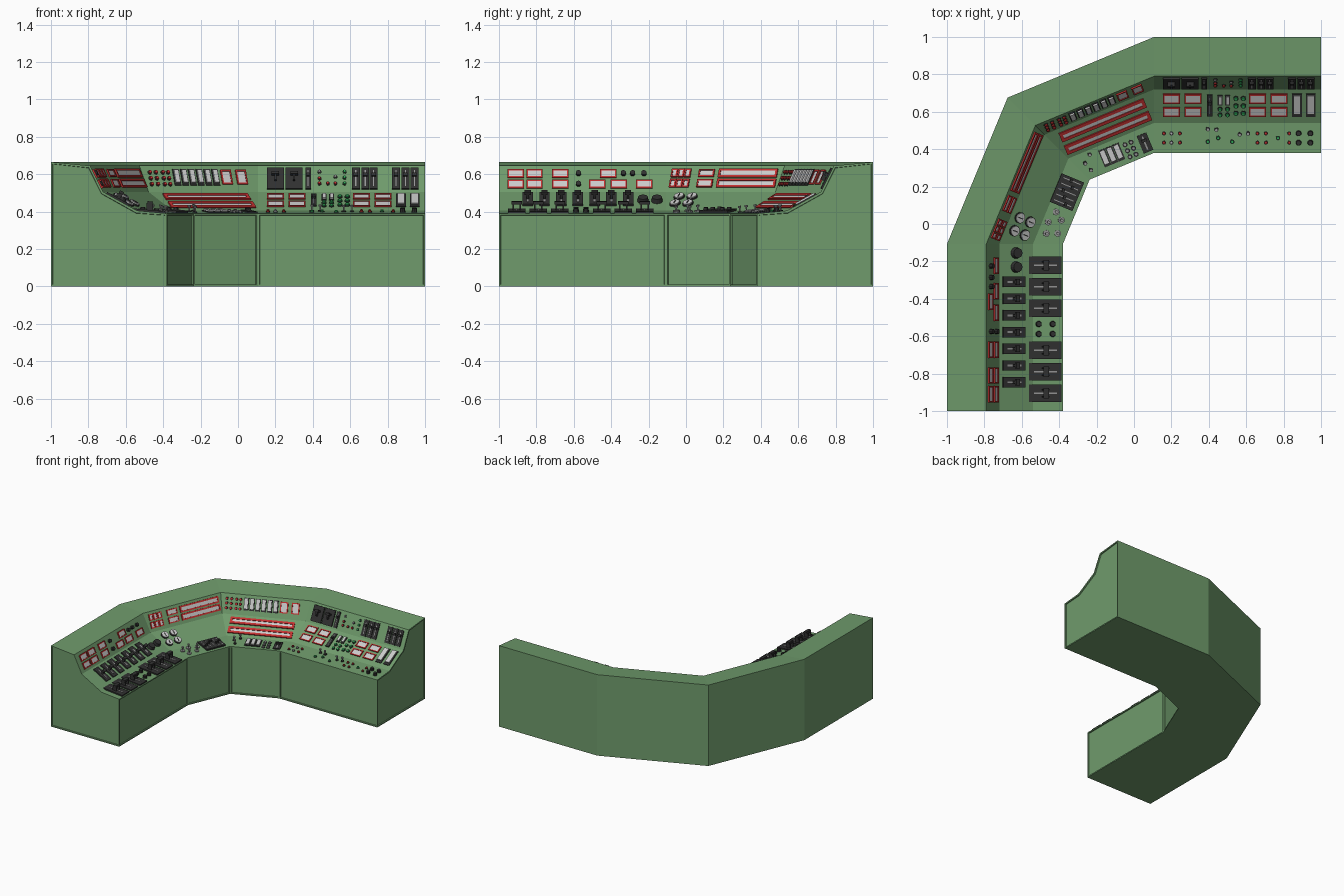
import bpy, bmesh, math
from mathutils import Matrix, Vector

if "Cube" in bpy.data.objects:
    bpy.data.objects.remove(bpy.data.objects["Cube"])

C, R = 0.107, 1.107      # bend centre is (C, -C); R is the outer radius
PROFILE = [(0, 0), (0, .665), (.21, .645), (.28, .505), (.46, .405), (.62, .39), (.62, 0)]
COLORS = {"green": (.16, .33, .15, 1), "dark": (.03, .03, .03, 1), "white": (.7, .7, .7, 1),
          "red": (.55, .03, .03, 1), "lime": (.03, .4, .1, 1), "grey": (.3, .3, .3, 1)}
mats = {}
for k, c in COLORS.items():
    mats[k] = bpy.data.materials.new(k + "_paint")
    mats[k].diffuse_color = c
groups = {}


def finish(name, bm, color):
    bmesh.ops.recalc_face_normals(bm, faces=bm.faces)
    me = bpy.data.meshes.new(name)
    bm.to_mesh(me)
    bm.free()
    me.materials.append(mats[color])
    ob = bpy.data.objects.new(name, me)
    bpy.context.collection.objects.link(ob)


# Console body: profile swept round the bend, with recessed end and front panels
def station(i, d, z):
    r = R - d
    if i == 0:
        return Vector((1, r - C, z))
    if i == 4:
        return Vector((C - r, -1, z))
    a = math.radians(45 + 45 * i)
    return Vector((C + r * math.cos(a), -C + r * math.sin(a), z))


bm = bmesh.new()
rings = [[bm.verts.new(station(i, d, z)) for d, z in PROFILE] for i in range(5)]
panels = [bm.faces.new(rings[0]), bm.faces.new(rings[4])]
n = len(PROFILE)
for a, b in zip(rings, rings[1:]):
    for j in range(n):
        f = bm.faces.new((a[j], b[j], b[(j + 1) % n], a[(j + 1) % n]))
        if j == 5:
            panels.append(f)
bmesh.ops.recalc_face_normals(bm, faces=bm.faces)
bmesh.ops.inset_individual(bm, faces=panels, thickness=.013, depth=0)
bmesh.ops.inset_individual(bm, faces=panels, thickness=.002, depth=-.008)
finish("console_body", bm, "green")


# Local frame of a sloped panel: u to the right, v up the slope, n outwards
def frame(seg, row):
    (d1, z1), (d0, z0) = PROFILE[row], PROFILE[row + 1]
    ang = math.radians((90, 112.5, 157.5, 180)[seg])
    k = math.cos(math.radians(22.5)) if seg in (1, 2) else 1
    out = Vector((math.cos(ang), math.sin(ang), 0))
    u = Vector((out.y, -out.x, 0))
    v = (out * (d0 - d1) * k + Vector((0, 0, z1 - z0))).normalized()
    o = Vector((C, -C, z0)) + out * (R - d0) * k
    if seg == 0:
        o.x = 0
    if seg == 3:
        o.y = 0
    m = Matrix((u, v, u.cross(v))).transposed().to_4x4()
    m.translation = o
    return m


def group(name, color):
    return groups.setdefault(name, (bmesh.new(), color))[0]


def box(name, color, F, u, v, su, sv, h, base=-.004):
    m = F @ Matrix.Translation((u, v, (h + base) / 2)) @ Matrix.Diagonal((su, sv, h - base, 1))
    bmesh.ops.create_cube(group(name, color), size=1, matrix=m)


def knob(name, color, F, u, v, r, h, base=-.003, top=1, sides=10):
    m = F @ Matrix.Translation((u, v, (h + base) / 2))
    bmesh.ops.create_cone(group(name, color), cap_ends=True, segments=sides, radius1=r,
                          radius2=r * top, depth=h - base, matrix=m)


def display(F, u, v, su, sv, rim=.008):
    for s in (-1, 1):
        box("display_frames", "red", F, u, v + s * (sv - rim) / 2, su, rim, .008)
        box("display_frames", "red", F, u + s * (su - rim) / 2, v, rim, sv, .008)
    box("display_screens", "white", F, u, v, su - rim, sv - rim, .004)


def rocker(F, u, v, su, sv):
    box("rocker_bases", "dark", F, u, v, su, sv, .006)
    box("rocker_caps", "white", F, u, v + sv * .04, su * .72, sv * .8, .014)


def button(F, u, v, color, r=.009):
    knob("button_collars", "dark", F, u, v, r * 1.25, .004)
    knob(color + "_buttons", color, F, u, v, r, .012, top=.8)


def slider(F, u, v, su, sv):
    box("slider_plates", "dark", F, u, v, su, sv, .008)
    box("slider_grips", "dark", F, u, v + sv * .15, su * .55, sv * .14, .022)
    box("slider_slots", "grey", F, u, v, su * .15, sv * .75, .0095)


def toggle(F, u, v, color="grey"):
    knob("toggle_bases", "dark", F, u, v, .012, .006)
    knob("toggle_stems", "grey", F, u, v, .004, .028, sides=6)
    knob("toggle_tips_" + color, color, F, u, v, .009, .036, base=.026)


def throttle(F, u, v, su, sv):
    box("throttle_plates", "dark", F, u, v, su, sv, .01)
    for s in (-1, 1):
        box("throttle_arms", "dark", F, u + s * su * .2, v, su * .08, sv * .2, .045)
    box("throttle_grips", "dark", F, u, v, su * .62, sv * .16, .056, base=.04)
    box("throttle_slots", "grey", F, u, v, su * .08, sv * .7, .0115)


# Right wing, steep row: lever plates, sliders, indicator buttons
F = frame(0, 2)
for u in (.2, .3):
    box("lever_plates", "dark", F, u, .078, .092, .125, .01)
    box("lever_stems", "dark", F, u, .085, .012, .05, .03)
    box("lever_grips", "dark", F, u, .1, .04, .014, .036)
slider(F, .375, .078, .03, .125)
for u in (.63, .68, .725, .845, .895, .943):
    slider(F, u, .078, .042, .125)
for u, v, c in ((.435, .12, "grey"), (.435, .08, "red"), (.435, .05, "red"), (.48, .05, "red"),
                (.52, .05, "red"), (.52, .09, "grey"), (.57, .12, "lime"), (.57, .085, "lime"),
                (.57, .05, "lime")):
    button(F, u, v, c)

# Right wing, middle row: displays, rockers, buttons
F = frame(0, 3)
for u in (.2, .315, .66, .775):
    for v in (.07, .15):
        display(F, u, v, .09, .058)
slider(F, .405, .11, .03, .13)
for u in (.46, .5):
    rocker(F, u, .14, .026, .06)
    for v in (.05, .085):
        button(F, u, v, "lime", .011)
for u in (.545, .585):
    for v in (.06, .105, .15):
        button(F, u, v, "lime", .012)
for u in (.872, .945):
    rocker(F, u, .11, .052, .14)

# Right wing, low row: buttons, toggles and knobs
F = frame(0, 4)
for u, c in ((.16, "red"), (.2, "white"), (.245, "red"), (.66, "red"), (.705, "red"), (.83, "red")):
    for v in (.055, .105):
        button(F, u, v, c, .009)
for u, v in ((.395, .128), (.44, .125), (.565, .1), (.61, .105)):
    toggle(F, u, v)
for u, v in ((.395, .06), (.45, .08), (.525, .06), (.77, .08)):
    button(F, u, v, "lime", .01)
for u in (.88, .943):
    for v in (.055, .105):
        knob("selector_knobs", "dark", F, u, v, .016, .022, top=.8)

# Back right section: buttons, angled rockers, long displays, toggles
F = frame(1, 2)
for u in (-.29, -.255, -.215, -.185):
    for v in (.045, .08, .115):
        button(F, u, v, "red", .01)
for i in range(6):
    rocker(F, -.14 + i * .045, .085, .036, .095)
for u in (.148, .235):
    display(F, u, .085, .06, .085)
F = frame(1, 3)
for v in (.055, .14):
    display(F, 0, v, .49, .058, .018)
F = frame(1, 4)
for i in range(3):
    rocker(F, -.027 + (i - 1) * .04, .077, .038, .095)
for u, v in ((-.175, .09), (-.16, .045), (-.135, .125)):
    toggle(F, u, v)
for u in (.06, .095):
    for v in (.03, .065, .1):
        button(F, u, v, "grey", .011)
slider(F, .162, .068, .055, .1)

# Back left section: key grid, displays, gauges, fader block, toggles
F = frame(2, 2)
for i in range(3):
    for v in (.05, .11):
        display(F, -.285 + i * .038, v, .036, .048, .008)
for v in (.05, .11):
    display(F, -.1, v, .09, .045)
    display(F, .14, v, .34, .05, .012)
F = frame(2, 3)
for u in (-.22, -.145):
    for v in (.07, .14):
        knob("gauge_rims", "dark", F, u, v, .03, .008, sides=16)
        knob("gauge_dials", "white", F, u, v, .026, .014, sides=16)
        box("gauge_needles", "dark", F, u, v, .006, .03, .016)
F = frame(2, 4)
box("fader_block", "dark", F, .078, .087, .165, .13, .012)
for i in range(5):
    box("fader_slots", "grey", F, .015 + i * .032, .087, .005, .1, .0135)
    box("fader_grips", "dark", F, .015 + i * .032, .07 + .02 * (i % 3), .02, .014, .026)
for u, v in ((-.042, .1), (-.108, .118), (-.072, .057), (-.168, .104), (-.145, .048)):
    knob("stick_bases", "grey", F, u, v, .018, .008)
    toggle(F, u, v)

# Left wing, steep row: displays and small dark knobs
F = frame(3, 2)
for v, us in ((.108, (-.91, -.81, -.672, -.415)), (.045, (-.91, -.81, -.672, -.475, -.36, -.222))):
    for u in us:
        display(F, u, v, .088, .05)
for u, v in ((-.575, .108), (-.575, .045), (-.335, .108), (-.285, .108), (-.225, .108)):
    knob("small_knobs", "dark", F, u, v, .014, .018)

# Left wing, middle row: lever sliders and two round knobs
F = frame(3, 3)
for i in range(7):
    u = -.31 - i * .0893
    box("shifter_plates", "dark", F, u, .12, .056, .135, .01)
    box("shifter_slots", "grey", F, u, .12, .01, .085, .0115)
    box("shifter_stems", "dark", F, u, .12, .012, .02, .04)
    box("shifter_grips", "dark", F, u, .12, .034, .022, .052, base=.036)
for u in (-.155, -.23):
    knob("round_knobs", "dark", F, u, .105, .031, .025, top=.85, sides=16)

# Left wing, low row: throttles and four knobs
F = frame(3, 4)
for u in (-.22, -.335, -.45, -.675, -.79, -.905):
    throttle(F, u, .095, .092, .175)
for u in (-.535, -.588):
    for v in (.055, .13):
        knob("selector_knobs", "dark", F, u, v, .017, .022, top=.8)

for name, (bm, color) in groups.items():
    finish(name, bm, color)

for m in bpy.data.materials:
    if m.users and not m.is_grease_pencil:
        m.use_nodes = True
        m.node_tree.nodes["Principled BSDF"].inputs["Base Color"].default_value = m.diffuse_color
